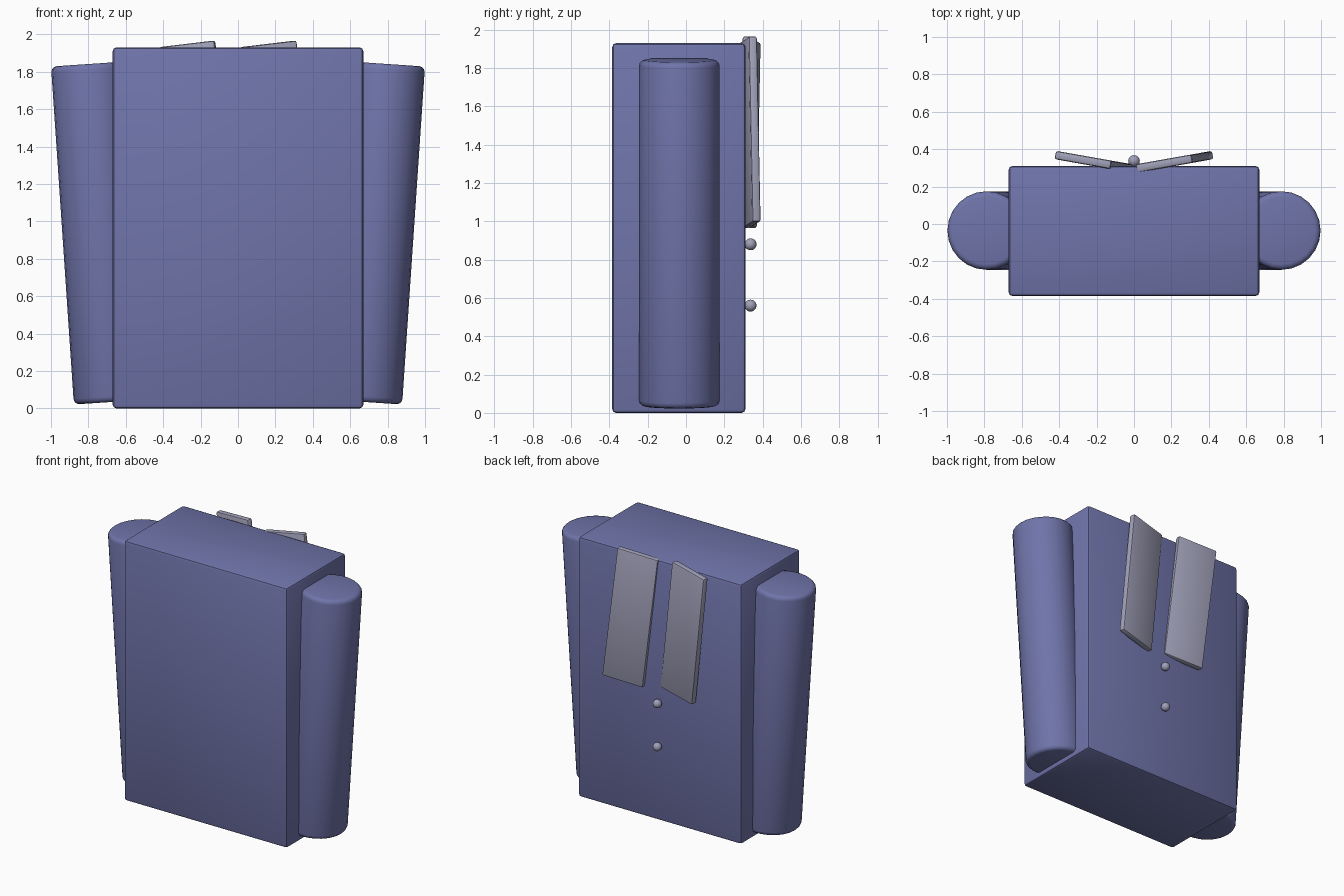
import bpy
from math import radians, atan2, hypot

if "Cube" in bpy.data.objects:
    bpy.data.objects.remove(bpy.data.objects["Cube"])


def material(name, rgb):
    m = bpy.data.materials.new(name)
    m.diffuse_color = (*rgb, 1)
    m.use_nodes = True
    m.node_tree.nodes["Principled BSDF"].inputs["Base Color"].default_value = m.diffuse_color
    return m


cloth = material("blue_cloth", (0.16, 0.175, 0.40))
trim = material("grey_trim", (0.35, 0.35, 0.48))


def finish(name, mat, bevel=0, segments=2, smooth=True):
    ob = bpy.context.object
    ob.name = name
    ob.data.materials.append(mat)
    if bevel:
        bpy.ops.object.transform_apply(location=False, rotation=False, scale=True)
        mod = ob.modifiers.new("Bevel", 'BEVEL')
        mod.width = bevel
        mod.segments = segments
        mod.limit_method = 'ANGLE'
        mod.angle_limit = radians(40)
        bpy.ops.object.modifier_apply(modifier="Bevel")
    if smooth:
        bpy.ops.object.shade_smooth_by_angle(angle=radians(35))
    return ob


def box(name, mat, loc, size, rot=(0, 0, 0), bevel=0.015):
    bpy.ops.mesh.primitive_cube_add(size=1, location=loc, rotation=rot)
    bpy.context.object.scale = size
    return finish(name, mat, bevel)


# Jacket body
box("torso", cloth, (0, -0.0375, 0.965), (1.34, 0.695, 1.93), bevel=0.02)

# Sleeves leaning outward at the top
x0, z0, x1, z1 = 0.668, 0.035, 0.79, 1.842
for side, s in (("right", 1), ("left", -1)):
    bpy.ops.mesh.primitive_cylinder_add(
        vertices=24, radius=0.21, depth=hypot(x1 - x0, z1 - z0),
        location=(s * (x0 + x1) / 2, -0.035, (z0 + z1) / 2),
        rotation=(0, s * atan2(x1 - x0, z1 - z0), 0))
    finish(side + "_sleeve", cloth, bevel=0.03, segments=3)

# Lapels, both leaning the same way and splayed off the body
for side, s in (("right", 1), ("left", -1)):
    box(side + "_lapel", trim, (0.217 * s, 0.333, 1.465), (0.305, 0.045, 0.975),
        (0, radians(-6.7), radians(10 * s)), bevel=0.012)

# Buttons
for i, z in enumerate((0.88, 0.56)):
    bpy.ops.mesh.primitive_uv_sphere_add(segments=16, ring_count=10, radius=0.031,
                                         location=(0, 0.337, z))
    finish(f"button_{i + 1}", trim)
